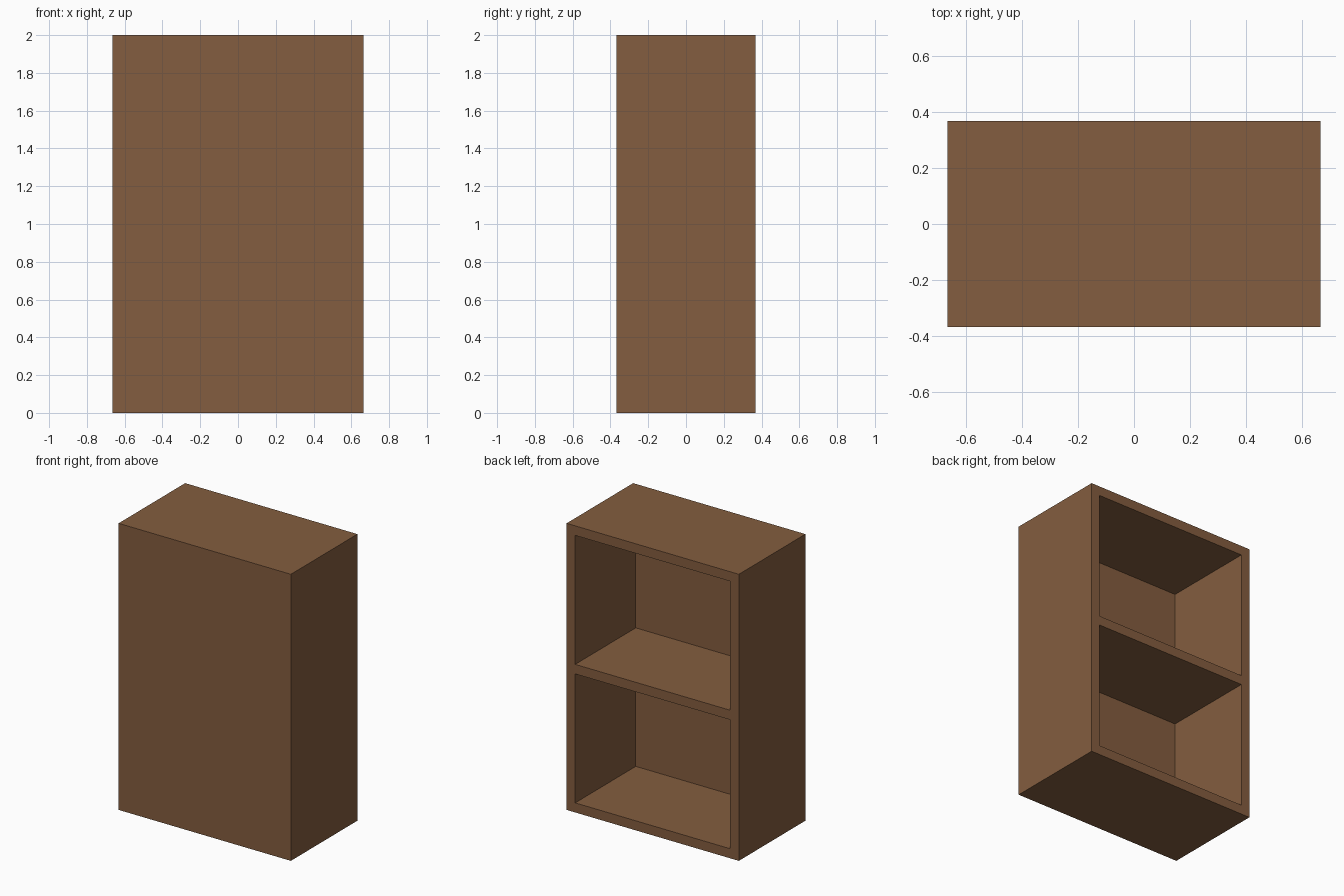
import bpy
import bmesh
from mathutils import Vector

if "Cube" in bpy.data.objects:
    bpy.data.objects.remove(bpy.data.objects["Cube"])

W, D, H = 1.33, 0.734, 2.0   # overall width, depth, height
T = 0.0667                   # board thickness

wood = bpy.data.materials.new("brown_wood")
wood.diffuse_color = (0.23, 0.11, 0.05, 1.0)
wood.use_nodes = True
wood.node_tree.nodes["Principled BSDF"].inputs["Base Color"].default_value = wood.diffuse_color


def board(name, lo, hi):
    """Box-shaped board spanning two opposite corners."""
    lo, hi = Vector(lo), Vector(hi)
    size = hi - lo
    bm = bmesh.new()
    bmesh.ops.create_cube(bm, size=1.0)
    bmesh.ops.scale(bm, vec=size, verts=bm.verts)
    mesh = bpy.data.meshes.new(name)
    bm.to_mesh(mesh)
    bm.free()
    mesh.materials.append(wood)
    obj = bpy.data.objects.new(name, mesh)
    obj.location = (lo + hi) / 2
    bpy.context.collection.objects.link(obj)
    return obj


x, y = W / 2, D / 2

# Closed front panel covering the full height and width
board("front_panel", (-x, -y, 0), (x, -y + T, H))

# Side walls behind the panel
for name, left in (("left_side", -x), ("right_side", x - T)):
    board(name, (left, -y + T, 0), (left + T, y, H))

# Bottom, middle shelf and top between the sides, open at the back
for name, z in (("bottom", 0), ("middle_shelf", (H - T) / 2), ("top", H - T)):
    board(name, (-x + T, -y + T, z), (x - T, y, z + T))
